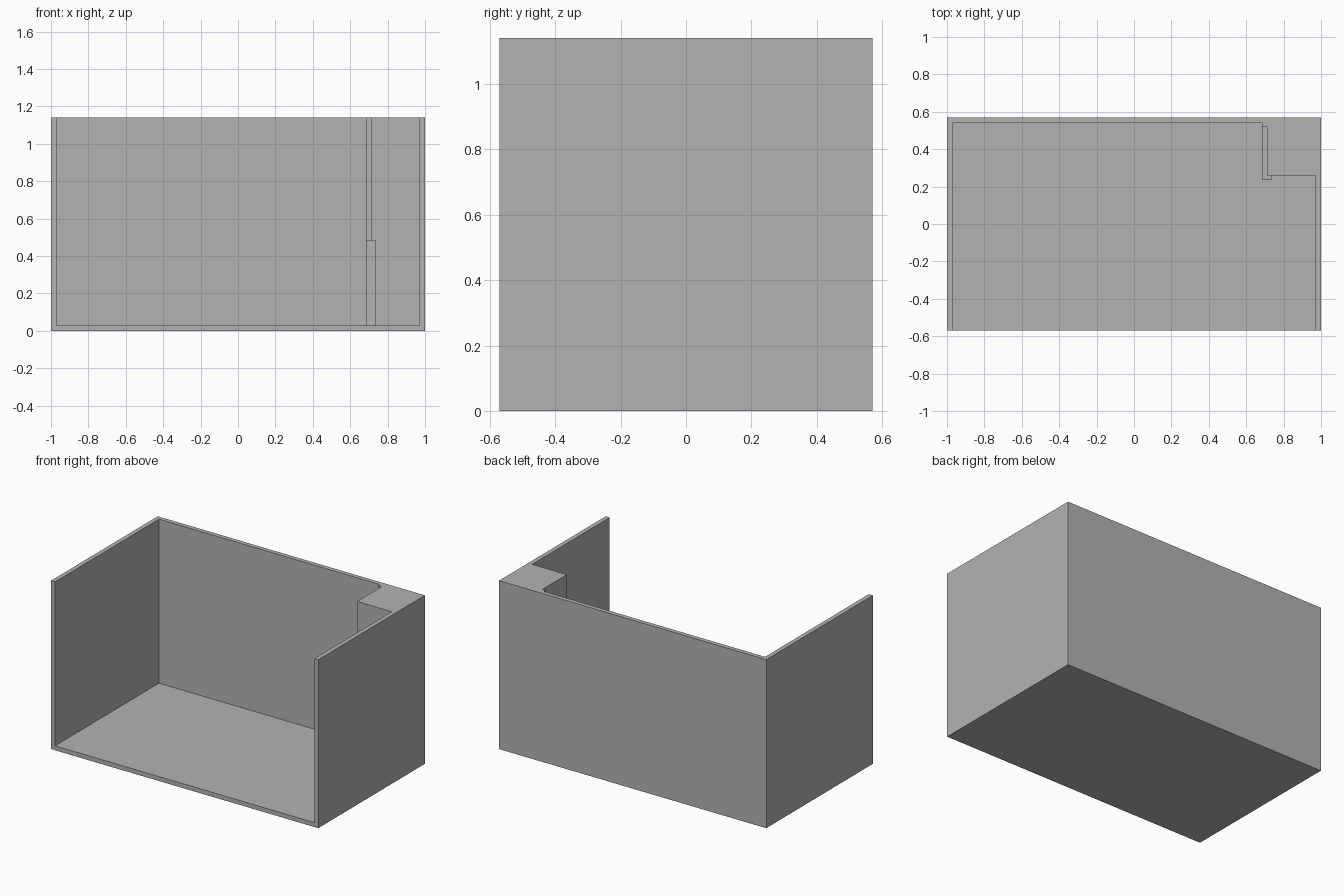
import bpy
import bmesh

cube = bpy.data.objects.get("Cube")
if cube:
    bpy.data.objects.remove(cube, do_unlink=True)

W, D, H, T = 1.0, 0.57, 1.14, 0.03   # half width, half depth, height, wall thickness
TRIM_H = 0.485
POST_X, POST_Y = 0.71, 0.26          # inner corner of the boxed column
LIP = 0.025

grey = bpy.data.materials.new("plain grey")
grey.use_nodes = True
colour = (0.45, 0.45, 0.45, 1)
grey.diffuse_color = colour
grey.node_tree.nodes["Principled BSDF"].inputs["Base Color"].default_value = colour


def prism(name, outline, z0, z1):
    """Extrude a plan outline between two heights."""
    bm = bmesh.new()
    face = bm.faces.new([bm.verts.new((x, y, z0)) for x, y in outline])
    new = bmesh.ops.extrude_face_region(bm, geom=[face])["geom"]
    top = [v for v in new if isinstance(v, bmesh.types.BMVert)]
    bmesh.ops.translate(bm, verts=top, vec=(0, 0, z1 - z0))
    bmesh.ops.recalc_face_normals(bm, faces=bm.faces)
    mesh = bpy.data.meshes.new(name)
    bm.to_mesh(mesh)
    bm.free()
    mesh.materials.append(grey)
    obj = bpy.data.objects.new(name, mesh)
    bpy.context.collection.objects.link(obj)
    return obj


# Floor slab
prism("floor", [(-W, -D), (W, -D), (W, D), (-W, D)], 0, T)

# Three walls, with the boxed column and its narrow back strip in one plan
prism("walls", [
    (-W, -D), (-W + T, -D), (-W + T, D - T),
    (POST_X - LIP, D - T), (POST_X - LIP, D - 2 * LIP),
    (POST_X, D - 2 * LIP), (POST_X, POST_Y),
    (W - T, POST_Y), (W - T, -D), (W, -D), (W, D), (-W, D),
], T, H)

# Low guard wrapped round the column's corner
prism("corner_guard", [
    (POST_X - LIP, D - 2 * LIP), (POST_X - LIP, POST_Y - LIP),
    (POST_X + LIP, POST_Y - LIP), (POST_X + LIP, POST_Y),
    (POST_X, POST_Y), (POST_X, D - 2 * LIP),
], T, TRIM_H)
